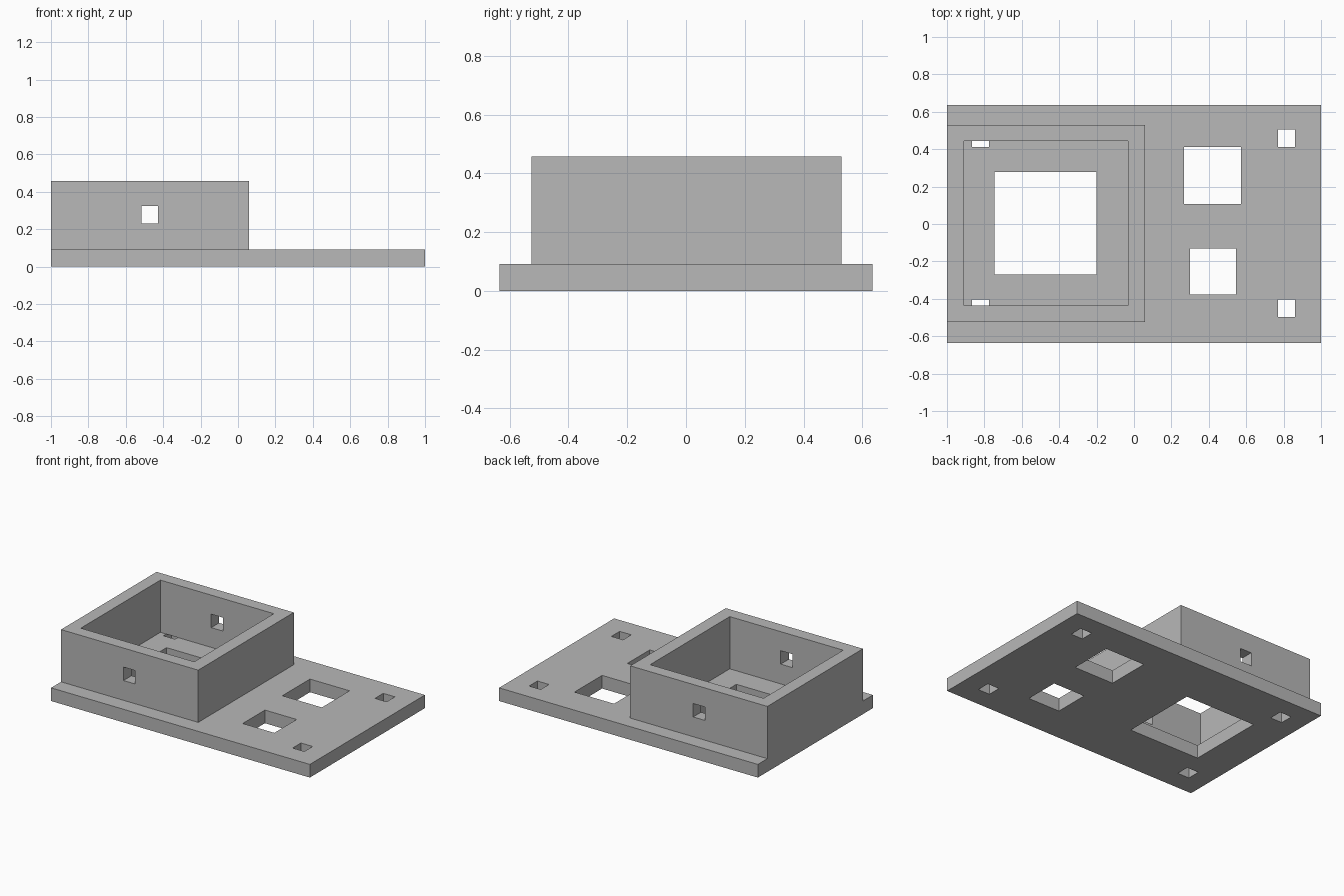
import bpy
import bmesh
from mathutils import Matrix, Vector

if "Cube" in bpy.data.objects:
    bpy.data.objects.remove(bpy.data.objects["Cube"], do_unlink=True)

grey = bpy.data.materials.new("plain grey")
grey.use_nodes = True
grey.diffuse_color = (0.48, 0.48, 0.48, 1)
grey.node_tree.nodes["Principled BSDF"].inputs["Base Color"].default_value = (0.48, 0.48, 0.48, 1)


def boxes(name, spans):
    """One object holding a box for each ((x0, x1), (y0, y1), (z0, z1))."""
    bm = bmesh.new()
    for span in spans:
        low, high = (Vector(s[i] for s in span) for i in (0, 1))
        place = Matrix.Translation((low + high) / 2) @ Matrix.Diagonal((*(high - low), 1))
        bmesh.ops.create_cube(bm, size=1, matrix=place)
    mesh = bpy.data.meshes.new(name)
    bm.to_mesh(mesh)
    bm.free()
    mesh.materials.append(grey)
    obj = bpy.data.objects.new(name, mesh)
    bpy.context.collection.objects.link(obj)
    return obj


def cut(obj, spans):
    """Cut the boxes out of obj and drop the cutter."""
    cutter = boxes("cutter", spans)
    cutter.hide_render = True
    mod = obj.modifiers.new("openings", 'BOOLEAN')
    mod.operation = 'DIFFERENCE'
    mod.solver = 'EXACT'
    mod.object = cutter
    bpy.context.view_layer.update()
    result = bpy.data.meshes.new_from_object(obj.evaluated_get(bpy.context.evaluated_depsgraph_get()))
    obj.modifiers.clear()
    obj.data = result
    bpy.data.objects.remove(cutter, do_unlink=True)


BASE_TOP, WALL_TOP = 0.092, 0.457
through = (-0.1, BASE_TOP + 0.1)

# Base plate with one large, two medium and four corner openings
base = boxes("base_plate", [((-1, 1), (-0.635, 0.635), (0, BASE_TOP))])
openings = [((-0.747, -0.2), (-0.27, 0.278), through),
            ((0.267, 0.573), (0.108, 0.413), through),
            ((0.3, 0.545), (-0.377, -0.131), through)]
for x in ((-0.866, -0.776), (0.77, 0.86)):
    for y in ((0.412, 0.504), (-0.496, -0.404)):
        openings.append((x, y, through))
cut(base, openings)

# Open square housing, with a small window through its front and back walls
housing = boxes("housing_wall", [((-1, 0.06), (-0.525, 0.53), (BASE_TOP, WALL_TOP))])
cut(housing, [((-0.91, -0.033), (-0.436, 0.443), (0, 1))])
cut(housing, [((-0.517, -0.427), (-1, 1), (0.23, 0.324))])
